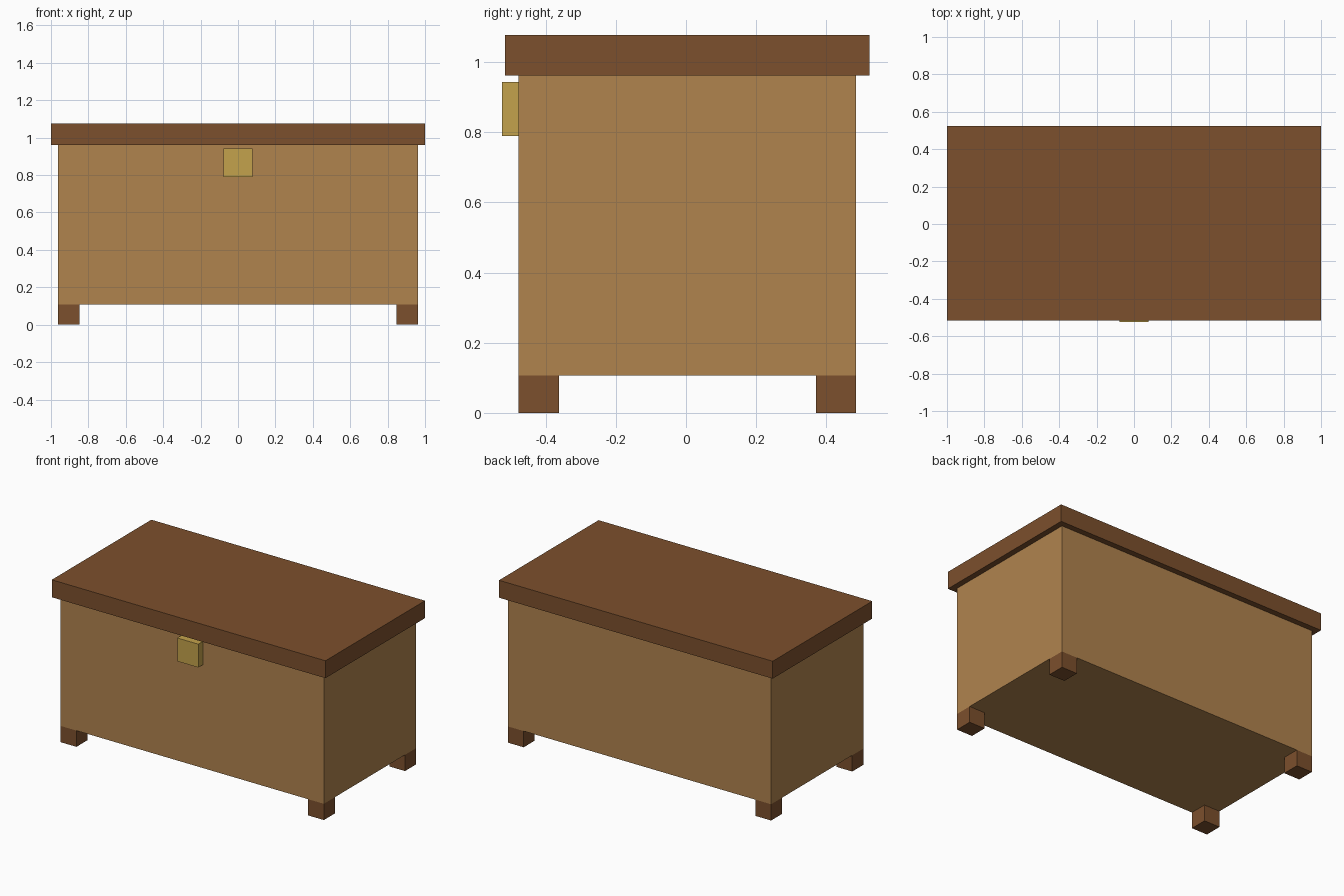
import bpy

default = bpy.data.objects.get("Cube")
if default:
    bpy.data.objects.remove(default, do_unlink=True)


def make_material(name, rgb):
    mat = bpy.data.materials.new(name)
    mat.use_nodes = True
    color = (*rgb, 1.0)
    mat.diffuse_color = color
    mat.node_tree.nodes["Principled BSDF"].inputs["Base Color"].default_value = color
    return mat


def box(name, low, high, mat):
    """Add a box spanning two opposite corners."""
    center = [(a + b) / 2 for a, b in zip(low, high)]
    bpy.ops.mesh.primitive_cube_add(size=1, location=center)
    obj = bpy.context.object
    obj.name = name
    obj.scale = [b - a for a, b in zip(low, high)]
    bpy.ops.object.transform_apply(location=False, rotation=False, scale=True)
    obj.data.materials.append(mat)
    return obj


light_wood = make_material("light wood", (0.434, 0.227, 0.076))
dark_wood = make_material("dark wood", (0.202, 0.080, 0.026))
brass = make_material("brass", (0.552, 0.361, 0.072))

# Main dimensions
mid_y = 0.004
half_w, half_d = 0.9615, 0.481
bottom, rim, top = 0.107, 0.962, 1.077
overhang = 0.0385
foot = 0.115

# Chest body
box("chest_body", (-half_w, mid_y - half_d, bottom),
    (half_w, mid_y + half_d, rim), light_wood)

# Overhanging flat lid
box("lid", (-half_w - overhang, mid_y - half_d - overhang, rim),
    (half_w + overhang, mid_y + half_d + overhang, top), dark_wood)

# Front latch, set slightly into the body
box("latch", (-0.077, -0.524, 0.789), (0.077, -0.45, 0.943), brass)

# Four corner feet, flush with the body sides
for side, sx in (("left", 1), ("right", -1)):
    for end, sy in (("front", -1), ("back", 1)):
        xs = sorted((sx * half_w, sx * (half_w - foot)))
        ys = sorted((mid_y + sy * half_d, mid_y + sy * (half_d - foot)))
        box(f"{end}_{side}_foot", (xs[0], ys[0], 0), (xs[1], ys[1], bottom), dark_wood)
